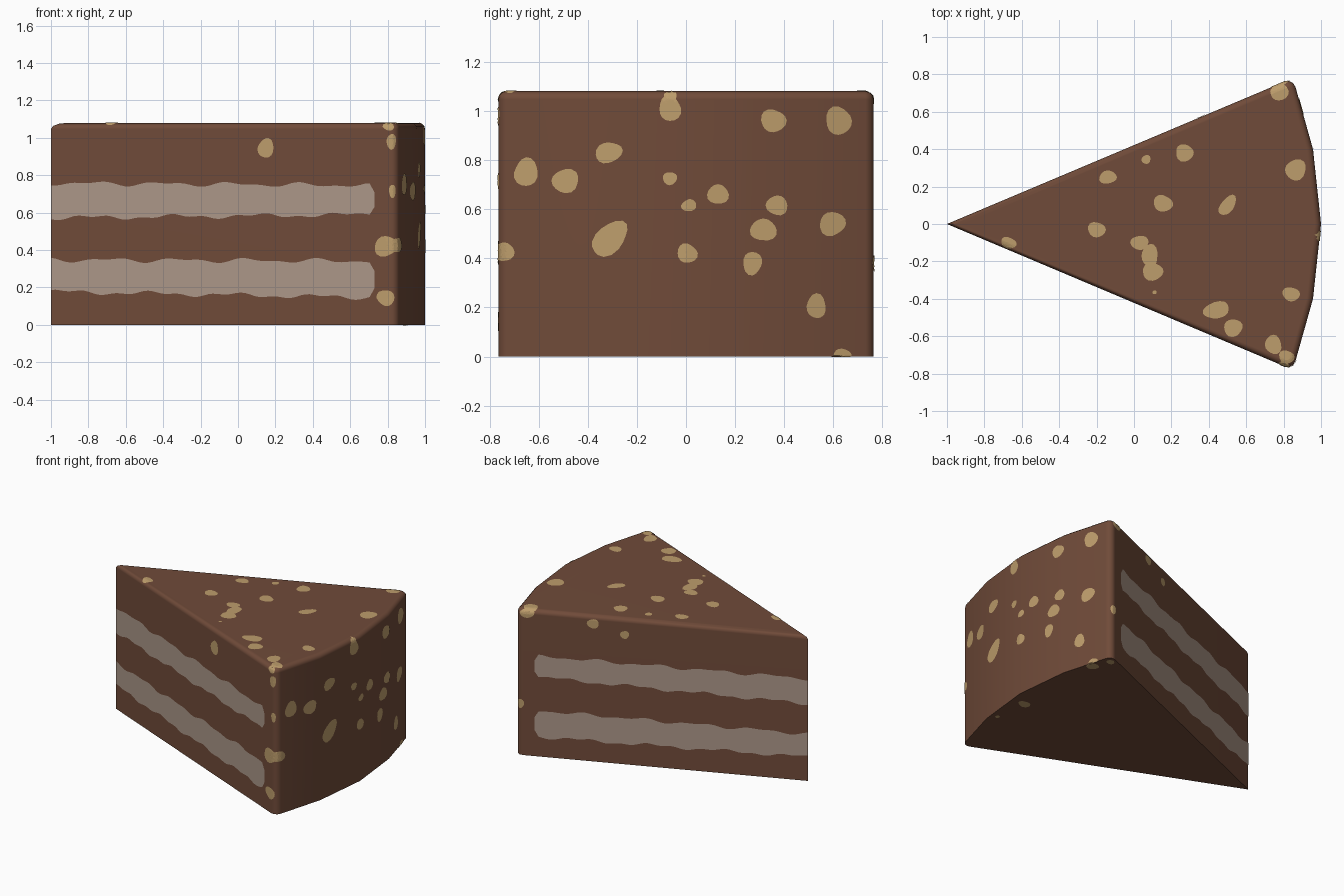
import bpy, bmesh, math, random
from mathutils import Vector
from mathutils.bvhtree import BVHTree

if "Cube" in bpy.data.objects:
    bpy.data.objects.remove(bpy.data.objects["Cube"])

random.seed(4)
HEIGHT, SLOPE, LIFT = 1.08, 0.422, 0.003


def material(name, rgb):
    m = bpy.data.materials.new(name)
    m.diffuse_color = (*rgb, 1)
    m.use_nodes = True
    m.node_tree.nodes["Principled BSDF"].inputs["Base Color"].default_value = m.diffuse_color
    return m


chocolate = material("chocolate_brown", (0.162, 0.070, 0.041))
cream = material("cream_filling", (0.413, 0.312, 0.250))
nut = material("nut_tan", (0.515, 0.340, 0.150))


def make_object(name, bm, mat):
    me = bpy.data.meshes.new(name)
    bm.to_mesh(me)
    me.materials.append(mat)
    ob = bpy.data.objects.new(name, me)
    bpy.context.collection.objects.link(ob)
    return ob


# Cake wedge: sector outline, extruded, corners and top rim rounded
outline = [(-1, 0), (0.85, -0.78), (0.957, -0.40), (1, 0), (0.957, 0.40), (0.85, 0.78)]
bm = bmesh.new()
base = bm.faces.new([bm.verts.new((x, y, 0)) for x, y in outline])
ext = bmesh.ops.extrude_face_region(bm, geom=[base], use_keep_orig=True)
bmesh.ops.translate(bm, vec=(0, 0, HEIGHT),
                    verts=[g for g in ext["geom"] if isinstance(g, bmesh.types.BMVert)])
bmesh.ops.recalc_face_normals(bm, faces=bm.faces[:])
corners = [e for e in bm.edges
           if all(abs(v.co.y) > 0.7 for v in e.verts)
           and abs(e.verts[0].co.z - e.verts[1].co.z) > 1]
bmesh.ops.bevel(bm, geom=corners, offset=0.05, segments=3, profile=0.5, affect='EDGES')
rim = [e for e in bm.edges if all(v.co.z > HEIGHT - 0.001 for v in e.verts)]
bmesh.ops.bevel(bm, geom=rim, offset=0.033, segments=3, profile=0.5, affect='EDGES')
bmesh.ops.recalc_face_normals(bm, faces=bm.faces[:])
surface = BVHTree.FromBMesh(bm)
cake = make_object("cake_wedge", bm, chocolate)
bm.free()
bpy.context.view_layer.objects.active = cake
cake.select_set(True)
bpy.ops.object.shade_smooth_by_angle(angle=math.radians(35))
cake.modifiers.new("flat_shading", 'WEIGHTED_NORMAL').keep_sharp = True


# Cream layers: thin wavy strips along both cut sides
def cream_layer(name, low, high, tilt_low, tilt_high, phase):
    bm = bmesh.new()
    n = 70
    for side in (-1, 1):
        normal = Vector((-SLOPE, side, 0)).normalized() * LIFT
        cols = []
        for i in range(n + 1):
            t = i / n
            x = -0.998 + 1.728 * t
            wave = (0.009 * math.sin(17 * x + phase) + 0.006 * math.sin(31 * x + 2 * phase))
            wave2 = (0.009 * math.sin(14 * x + 3 * phase) + 0.006 * math.sin(37 * x + phase))
            # rounded outer end
            d = max(0, (x - 0.69) / 0.04)
            end = 0.05 * (1 - math.sqrt(max(0, 1 - d * d)))
            col = []
            for z in (low + tilt_low * t + wave2 + end, high + tilt_high * t + wave - end):
                col.append(bm.verts.new(Vector((x, side * SLOPE * (x + 1), z)) + normal))
            cols.append(col)
        for a, b in zip(cols, cols[1:]):
            quad = [a[0], b[0], b[1], a[1]]
            bm.faces.new(quad if side < 0 else quad[::-1])
    make_object(name, bm, cream)
    bm.free()


cream_layer("lower_cream_layer", 0.178, 0.348, -0.032, -0.006, 0.6)
cream_layer("upper_cream_layer", 0.572, 0.758, 0.018, -0.012, 2.1)


# Nut pieces: irregular flat spots projected onto the cake from one direction
VIEWS = {  # ray direction, u axis, v axis
    "top": ((0, 0, -1), (1, 0, 0), (0, 1, 0)),
    "bottom": ((0, 0, 1), (1, 0, 0), (0, 1, 0)),
    "back": ((-1, 0, 0), (0, 1, 0), (0, 0, 1)),
    "front": ((0, 1, 0), (1, 0, 0), (0, 0, 1)),
    "rear": ((0, -1, 0), (1, 0, 0), (0, 0, 1)),
}


def add_spot(bm, view, u, v, ru, rv, angle=0):
    ray, ua, va = (Vector(a) for a in VIEWS[view])
    p, q = random.uniform(0, 6), random.uniform(0, 6)
    ca, sa = math.cos(math.radians(angle)), math.sin(math.radians(angle))
    depth = [0.0]

    def project(a, b):
        start = ua * a + va * b - ray * 3
        hit, normal, _, dist = surface.ray_cast(start, ray)
        if hit is None:
            hit, normal, _, _ = surface.find_nearest(start + ray * depth[0])
        else:
            depth[0] = depth[0] or dist
        return bm.verts.new(hit + normal * LIFT)

    centre = project(u, v)
    rings, n = [], 16
    for k in (0.25, 0.5, 0.75, 1):
        ring = []
        for i in range(n):
            t = math.tau * i / n
            r = k * (1 + 0.06 * math.sin(2 * t + p) + 0.06 * math.sin(3 * t + q))
            a, b = ru * r * math.cos(t), rv * r * math.sin(t)
            ring.append(project(u + a * ca - b * sa, v + a * sa + b * ca))
        rings.append(ring)
    faces = []
    for i in range(n):
        j = (i + 1) % n
        faces.append(bm.faces.new((centre, rings[0][i], rings[0][j])))
        for a, b in zip(rings, rings[1:]):
            faces.append(bm.faces.new((a[i], b[i], b[j], a[j])))
    # face outward, against the ray
    if ua.cross(va).dot(ray) > 0:
        bmesh.ops.reverse_faces(bm, faces=faces)


def nut_pieces(name, view, spots):
    bm = bmesh.new()
    for s in spots:
        add_spot(bm, view, *s)
    bmesh.ops.dissolve_degenerate(bm, dist=1e-5, edges=bm.edges[:])
    make_object(name, bm, nut)
    bm.free()


nut_pieces("top_nuts", "top", [
    (-.67, -.10, .04, .03, -20), (-.2, -.03, .046, .042), (-.14, .25, .046, .036),
    (.065, .345, .025, .023), (.27, .38, .05, .044), (.155, .11, .052, .044),
    (.5, .1, .06, .036, 50), (.03, -.10, .046, .04), (.085, -.17, .045, .06),
    (.1, -.255, .058, .045), (.11, -.365, .011, .011), (.44, -.46, .075, .042, 15),
    (.53, -.555, .052, .045), (.745, -.645, .045, .05), (.815, -.71, .04, .035),
    (.84, -.375, .046, .038), (.865, .29, .057, .055), (.775, .71, .05, .05)])
nut_pieces("back_nuts", "back", [
    (-.65, .75, .05, .056), (-.49, .715, .057, .047), (-.315, .83, .055, .042, 25),
    (-.065, 1.01, .045, .052), (-.065, 1.06, .025, .03), (-.065, .725, .031, .025),
    (.012, .615, .03, .025), (.13, .66, .042, .042), (.005, .42, .04, .04),
    (-.31, .48, .088, .054, 40), (.355, .96, .05, .048), (.62, .96, .054, .056),
    (.37, .615, .042, .042), (.315, .515, .052, .047), (.27, .38, .04, .046),
    (.595, .54, .052, .05), (.53, .205, .041, .048), (.635, .005, .035, .028),
    (-.74, .425, .04, .04)])
nut_pieces("front_side_nuts", "front", [
    (.15, .945, .042, .053), (.82, .98, .025, .04), (.825, .715, .018, .034),
    (.79, .42, .06, .055), (.84, .425, .03, .035), (.79, .145, .045, .044),
    (.805, 1.06, .03, .02)])
nut_pieces("rear_side_nuts", "rear", [
    (.36, 1.02, .036, .036), (.16, .96, .028, .03), (.82, .38, .022, .036),
    (.78, 1.05, .045, .03)])
nut_pieces("bottom_nuts", "bottom", [
    (.89, -.085, .045, .035), (.92, -.33, .016, .016), (.87, .6, .045, .04),
    (.81, .72, .03, .025)])
